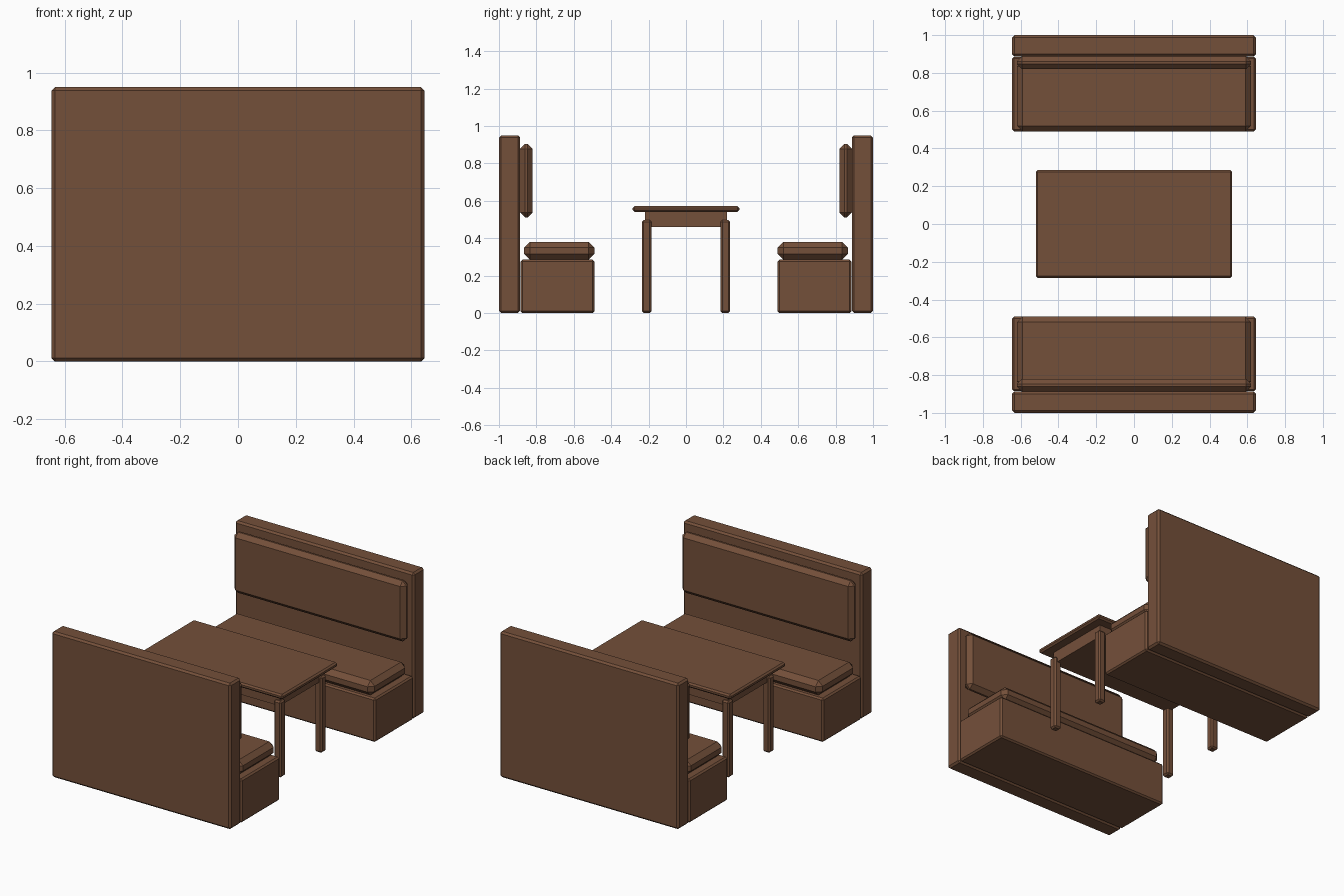
import bpy

if "Cube" in bpy.data.objects:
    bpy.data.objects.remove(bpy.data.objects["Cube"])

brown = bpy.data.materials.new("brown wood")
brown.diffuse_color = (0.175, 0.08, 0.042, 1)
brown.use_nodes = True
brown.node_tree.nodes["Principled BSDF"].inputs["Base Color"].default_value = brown.diffuse_color


def block(name, lo, hi, chamfer=0.0):
    """Box between two corners, with one-segment chamfered edges."""
    bpy.ops.mesh.primitive_cube_add(size=1, location=[(a + b) / 2 for a, b in zip(lo, hi)])
    ob = bpy.context.object
    ob.name = name
    size = [b - a for a, b in zip(lo, hi)]
    for v in ob.data.vertices:
        v.co = [c * s for c, s in zip(v.co, size)]
    ob.data.materials.append(brown)
    if chamfer:
        m = ob.modifiers.new("chamfer", 'BEVEL')
        m.width = chamfer
        m.segments = 1
    return ob


def bench_part(name, x, y0, y1, z0, z1, chamfer):
    """Part of a bench, repeated on both sides of the table."""
    block("back_" + name, (-x, y0, z0), (x, y1, z1), chamfer)
    block("front_" + name, (-x, -y1, z0), (x, -y0, z1), chamfer)


# Benches
bench_part("bench_panel", 0.645, 0.887, 1.0, 0, 0.95, 0.012)
bench_part("bench_base", 0.645, 0.49, 0.885, 0, 0.285, 0.01)
bench_part("seat_cushion", 0.62, 0.49, 0.865, 0.285, 0.38, 0.03)
bench_part("backrest_cushion", 0.62, 0.82, 0.887, 0.51, 0.905, 0.027)

# Table
block("table_top", (-0.52, -0.285, 0.54), (0.52, 0.285, 0.572), 0.01)
block("table_apron", (-0.455, -0.22, 0.46), (0.455, 0.22, 0.54))
for sx in (-1, 1):
    for sy in (-1, 1):
        x, y, r = sx * 0.447, sy * 0.21, 0.026
        block("table_leg", (x - r, y - r, 0), (x + r, y + r, 0.497), 0.01)
